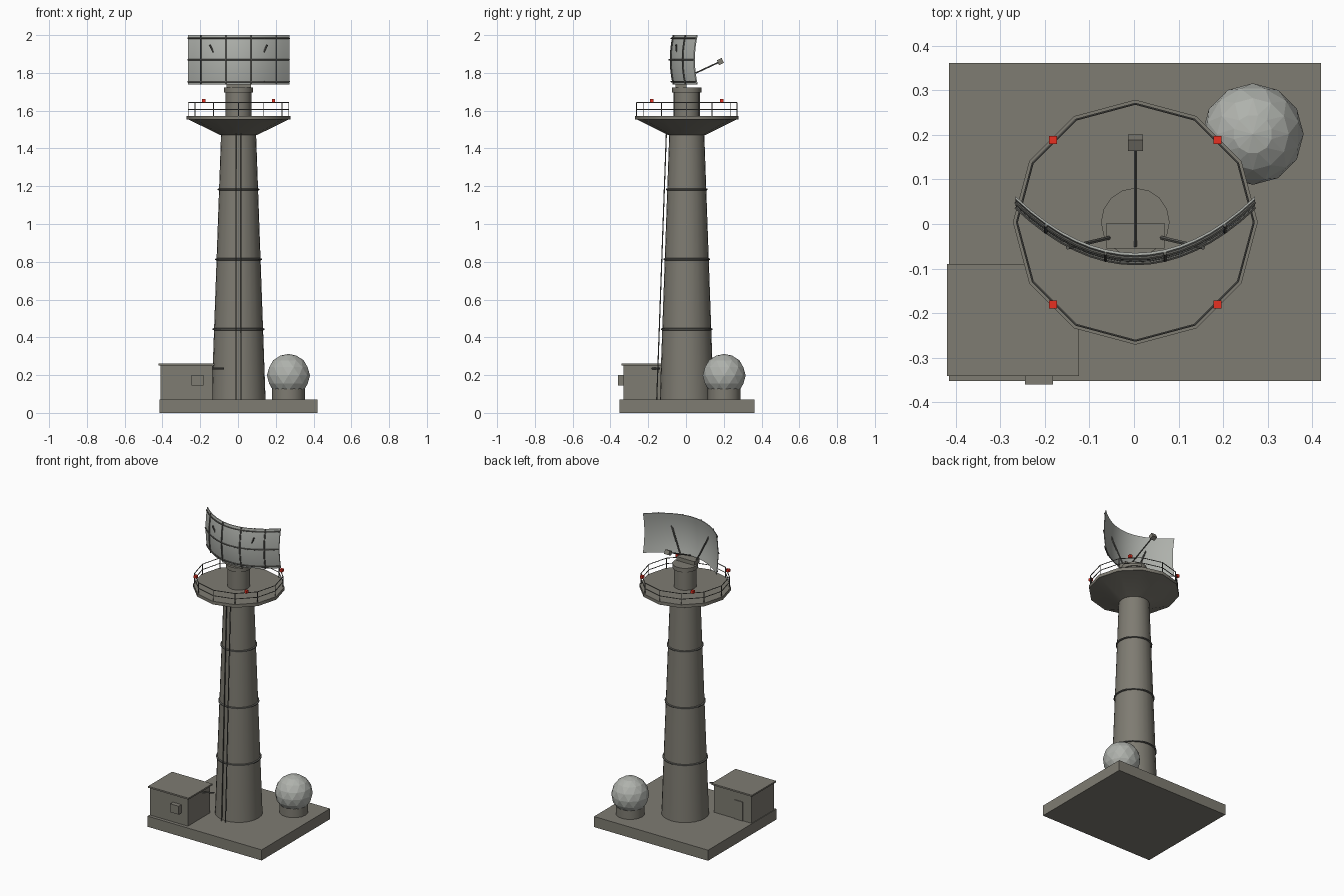
import bpy, bmesh
from math import sin, cos, pi, acos
from mathutils import Vector, Matrix

cube = bpy.data.objects.get("Cube")
if cube:
    bpy.data.objects.remove(cube, do_unlink=True)

CX, CY = 0.003, 0.004   # tower axis


def material(name, rgb):
    m = bpy.data.materials.new(name)
    m.use_nodes = True
    m.diffuse_color = (*rgb, 1)
    node = next(n for n in m.node_tree.nodes if n.type == "BSDF_PRINCIPLED")
    node.inputs["Base Color"].default_value = (*rgb, 1)
    return m


CONCRETE = material("warm grey", (0.21, 0.2, 0.168))
PALE = material("pale grey", (0.43, 0.445, 0.415))
STEEL = material("dark steel", (0.12, 0.12, 0.108))
RED = material("warning red", (0.8, 0.03, 0.015))


def finish(name, bm, mat, smooth=False):
    bmesh.ops.recalc_face_normals(bm, faces=bm.faces)
    mesh = bpy.data.meshes.new(name)
    bm.to_mesh(mesh)
    bm.free()
    mesh.materials.append(mat)
    ob = bpy.data.objects.new(name, mesh)
    bpy.context.collection.objects.link(ob)
    if smooth:
        bpy.ops.object.select_all(action="DESELECT")
        ob.select_set(True)
        bpy.context.view_layer.objects.active = ob
        bpy.ops.object.shade_smooth_by_angle(angle=0.6)


def box(name, x, y, z, mat):
    """Box given by its (low, high) ranges."""
    lo, hi = Vector((x[0], y[0], z[0])), Vector((x[1], y[1], z[1]))
    bm = bmesh.new()
    bmesh.ops.create_cube(bm, size=1, matrix=Matrix.Translation((lo + hi) / 2)
                          @ Matrix.Diagonal((*(hi - lo), 1)))
    finish(name, bm, mat)


def lathe(name, profile, sides, mat, center=(CX, CY)):
    """Closed solid turned from (radius, z) points."""
    bm = bmesh.new()
    rings = [[bm.verts.new((center[0] + r * cos(2 * pi * i / sides),
                            center[1] + r * sin(2 * pi * i / sides), z))
              for i in range(sides)] for r, z in profile]
    for a, b in zip(rings, rings[1:]):
        for i in range(sides):
            j = (i + 1) % sides
            bm.faces.new((a[i], a[j], b[j], b[i]))
    bm.faces.new(rings[0])
    bm.faces.new(rings[-1])
    finish(name, bm, mat, True)


def tubes(name, paths, radius, mat, sides=6):
    """Round bars running along one or more point paths."""
    bm = bmesh.new()
    for path in paths:
        for a, b in zip(path, path[1:]):
            a, b = Vector(a), Vector(b)
            d = b - a
            turn = d.to_track_quat("Z", "Y").to_matrix().to_4x4()
            bmesh.ops.create_cone(bm, cap_ends=True, segments=sides, radius1=radius,
                                  radius2=radius, depth=d.length,
                                  matrix=Matrix.Translation((a + b) / 2) @ turn)
    finish(name, bm, mat)


def circle(radius, z, sides):
    return [(CX + radius * cos(2 * pi * i / sides), CY + radius * sin(2 * pi * i / sides), z)
            for i in range(sides + 1)]


# Foundation slab
box("foundation_slab", (-0.415, 0.42), (-0.353, 0.362), (0, 0.07), CONCRETE)

# Tapered tower with joint bands
def tower_radius(z):
    return 0.143 - 0.05 * (z - 0.07) / 1.4


lathe("tower_shaft", [(tower_radius(z), z) for z in (0.07, 1.48)], 24, CONCRETE)
for k, z in enumerate((0.443, 0.813, 1.183)):
    r = tower_radius(z)
    lathe(f"tower_band_{k + 1}", [(r, z - 0.006), (r + 0.007, z - 0.003),
                                  (r + 0.007, z + 0.003), (r, z + 0.006)], 24, STEEL)

# Twin cable risers on the front of the tower
tubes("cable_risers", [[(CX + s * 0.014, -0.155, 0.07), (CX + s * 0.014, -0.104, 1.48)]
                       for s in (-1, 1)], 0.003, STEEL)

# Flared service deck
lathe("service_deck", [(0.096, 1.47), (0.262, 1.552), (0.275, 1.552), (0.275, 1.573)],
      12, CONCRETE)

# Railing
RAIL = 0.266
tubes("railing_bars", [circle(RAIL, z, 12) for z in (1.606, 1.642)], 0.0026, STEEL)
tubes("railing_posts", [[p, (p[0], p[1], 1.642)] for p in circle(RAIL, 1.57, 12)[:-1]],
      0.0022, STEEL)

# Warning lights at the four diagonals
for side, sx in (("right", -1), ("left", 1)):
    for end, sy in (("front", -1), ("back", 1)):
        x, y = CX + sx * 0.185, CY + sy * 0.185
        box(f"warning_light_{end}_{side}", (x - 0.009, x + 0.009), (y - 0.009, y + 0.009),
            (1.643, 1.661), RED)

# Antenna pedestal and turntable
lathe("pedestal", [(0.069, 1.57), (0.069, 1.70)], 16, CONCRETE)
lathe("turntable", [(0.077, 1.695), (0.077, 1.722)], 16, CONCRETE)
box("dish_mount", (CX - 0.065, CX + 0.065), (-0.055, 0.002), (1.722, 1.747), CONCRETE)

# Curved reflector
HALF_W, Z0, Z1 = 0.269, 1.739, 2.0
ZM, HALF_H = (Z0 + Z1) / 2, (Z1 - Z0) / 2


def dish(x, z, offset=0.0):
    y = -0.086 + 0.127 * (x / HALF_W) ** 2 + 0.015 * ((z - ZM) / HALF_H) ** 2
    return (CX + x, y + offset, z)


def spread(lo, hi, n):
    return [lo + (hi - lo) * i / n for i in range(n + 1)]


def border(s):
    return s[0][:0:-1] + [c[0] for c in s] + s[-1][1:] + [c[-1] for c in s[-2:0:-1]]


bm = bmesh.new()
XS, ZS = spread(-HALF_W, HALF_W, 16), spread(Z0, Z1, 8)
front, back = [[[bm.verts.new(dish(x, z, off)) for z in ZS] for x in XS] for off in (0, 0.006)]
for sheet in (front, back):
    for a, b in zip(sheet, sheet[1:]):
        for j in range(len(ZS) - 1):
            bm.faces.new((a[j], b[j], b[j + 1], a[j + 1]))
rim_a, rim_b = border(front), border(back)
for i in range(len(rim_a)):
    bm.faces.new((rim_a[i - 1], rim_a[i], rim_b[i], rim_b[i - 1]))
finish("dish_reflector", bm, PALE, True)

# Stiffening ribs on the convex side
tubes("dish_cross_ribs", [[dish(x, z, -0.003) for x in XS] for z in (1.754, ZM, 1.983)],
      0.0042, STEEL)
tubes("dish_upright_ribs", [[dish(x, z, -0.003) for z in ZS] for x in (-0.201, -0.067, 0.067, 0.201)],
      0.0042, STEEL)

# Struts bracing the dish
tubes("dish_struts", [[(CX + s * 0.055, -0.03, 1.735), (CX + s * 0.152, -0.053, 1.948)]
                      for s in (-1, 1)], 0.0048, STEEL)

# Feed boom and horn
BOOM_A, BOOM_B = Vector((CX, -0.05, 1.752)), Vector((CX, 0.175, 1.857))
tubes("feed_boom", [[BOOM_A, BOOM_B]], 0.004, STEEL)
bm = bmesh.new()
tilt = (BOOM_B - BOOM_A).to_track_quat("Y", "Z").to_matrix().to_4x4()
bmesh.ops.create_cube(bm, size=1, matrix=Matrix.Translation((CX, 0.182, 1.86)) @ tilt
                      @ Matrix.Diagonal((0.034, 0.028, 0.028, 1)))
finish("feed_horn", bm, CONCRETE)

# Equipment hut with roof, door, cooling unit and conduit
box("hut_walls", (-0.411, -0.135), (-0.331, -0.1), (0.07, 0.252), CONCRETE)
box("hut_roof", (-0.42, -0.124), (-0.341, -0.09), (0.252, 0.262), CONCRETE)
box("hut_door", (-0.348, -0.288), (-0.1, -0.095), (0.07, 0.195), CONCRETE)
box("cooling_unit", (-0.245, -0.182), (-0.36, -0.331), (0.145, 0.2), CONCRETE)
tubes("hut_conduit", [[(-0.14, -0.18, 0.235), (-0.076, -0.14, 0.235)]], 0.005, STEEL)

# Faceted radome on a round plinth, each ring turned half a step from the last
DOME, DOME_R = (0.267, 0.202), 0.114
lathe("radome_plinth", [(0.087, 0.07), (0.087, 0.13)], 16, CONCRETE, DOME)
bm = bmesh.new()
bmesh.ops.create_uvsphere(bm, u_segments=12, v_segments=8, radius=DOME_R)
for v in bm.verts:
    ring = acos(max(-1, min(1, v.co.z / DOME_R))) * 8 / pi
    v.co = Matrix.Rotation(ring * pi / 12, 3, "Z") @ v.co + Vector((*DOME, 0.198))
bmesh.ops.triangulate(bm, faces=bm.faces)
finish("radome", bm, PALE)
